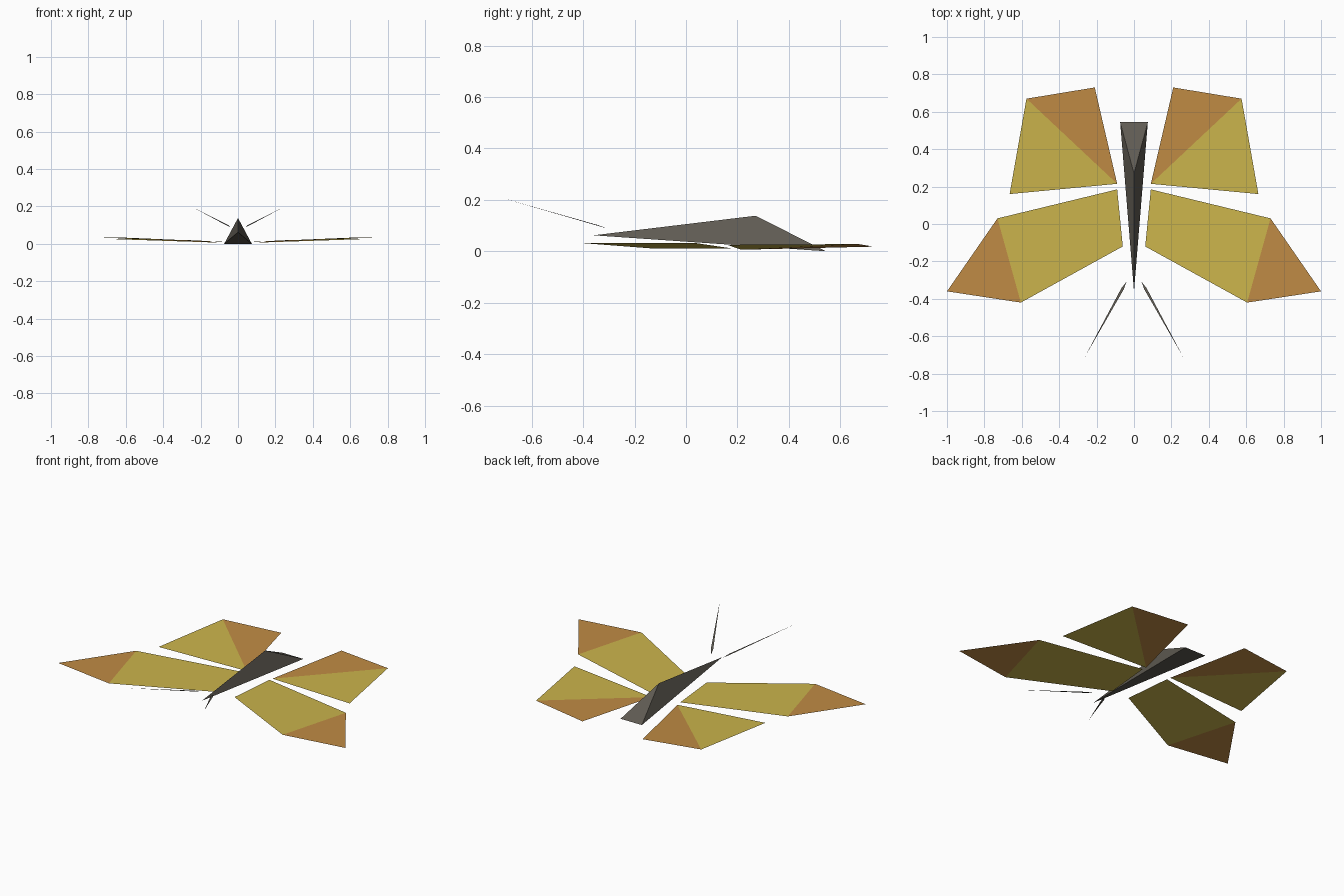
import bpy
import bmesh
from mathutils import Vector

cube = bpy.data.objects.get("Cube")
if cube:
    bpy.data.objects.remove(cube, do_unlink=True)


def make_material(name, rgb):
    mat = bpy.data.materials.new(name)
    mat.use_nodes = True
    color = (*rgb, 1.0)
    mat.diffuse_color = color
    mat.node_tree.nodes["Principled BSDF"].inputs["Base Color"].default_value = color
    return mat


yellow = make_material("wing yellow", (0.60, 0.46, 0.072))
orange = make_material("wing orange", (0.53, 0.26, 0.058))
charcoal = make_material("body charcoal", (0.115, 0.104, 0.085))


def finish(name, bm, materials):
    mesh = bpy.data.meshes.new(name)
    bm.to_mesh(mesh)
    bm.free()
    for mat in materials:
        mesh.materials.append(mat)
    obj = bpy.data.objects.new(name, mesh)
    bpy.context.collection.objects.link(obj)
    return obj


def make_wing(name, side, points, panels):
    """Folded sheet; panels pair a corner list with a material slot."""
    bm = bmesh.new()
    verts = [bm.verts.new((side * x, y, z)) for x, y, z in points]
    for corners, slot in panels:
        face = bm.faces.new([verts[i] for i in corners])
        face.material_index = slot
        face.normal_update()
        if face.normal.z < 0:
            face.normal_flip()
    finish(name, bm, [yellow, orange])


def make_spike(name, points):
    """Closed four-sided solid from four corners."""
    bm = bmesh.new()
    verts = [bm.verts.new(p) for p in points]
    for skipped in verts:
        bm.faces.new([v for v in verts if v is not skipped])
    bmesh.ops.recalc_face_normals(bm, faces=bm.faces)
    finish(name, bm, [charcoal])


# Body: pointed head, raised back, wide flat tail
make_spike("body", [(0, -0.36, 0.062), (0, 0.27, 0.138),
                    (0.074, 0.545, 0), (-0.074, 0.545, 0)])

# Wing outlines for the left side
front_points = [(0.09, 0.185, 0.01), (0.06, -0.12, 0.01), (0.605, -0.42, 0.033),
                (0.73, 0.03, 0.033), (1.0, -0.36, 0.033)]
front_panels = [((0, 1, 2, 3), 0), ((2, 4, 3), 1)]
hind_points = [(0.09, 0.215, 0.006), (0.665, 0.16, 0.025),
               (0.575, 0.67, 0.028), (0.21, 0.73, 0.018)]
hind_panels = [((0, 1, 2), 0), ((0, 2, 3), 1)]

for label, side in (("left", 1), ("right", -1)):
    make_wing("front_wing_" + label, side, front_points, front_panels)
    make_wing("hind_wing_" + label, side, hind_points, hind_panels)

    # Antenna: slender spike tapering outward and up
    root = Vector((side * 0.04, -0.308, 0.091))
    tip = Vector((side * 0.265, -0.715, 0.207))
    along = (tip - root).normalized()
    across = along.cross(Vector((0, 0, 1))).normalized()
    knee = root + along * 0.045
    make_spike("antenna_" + label,
               [root, knee + across * 0.007, knee - across * 0.007, tip])
    bpy.data.objects["antenna_" + label].data.vertices[0].co.z -= 0.002
